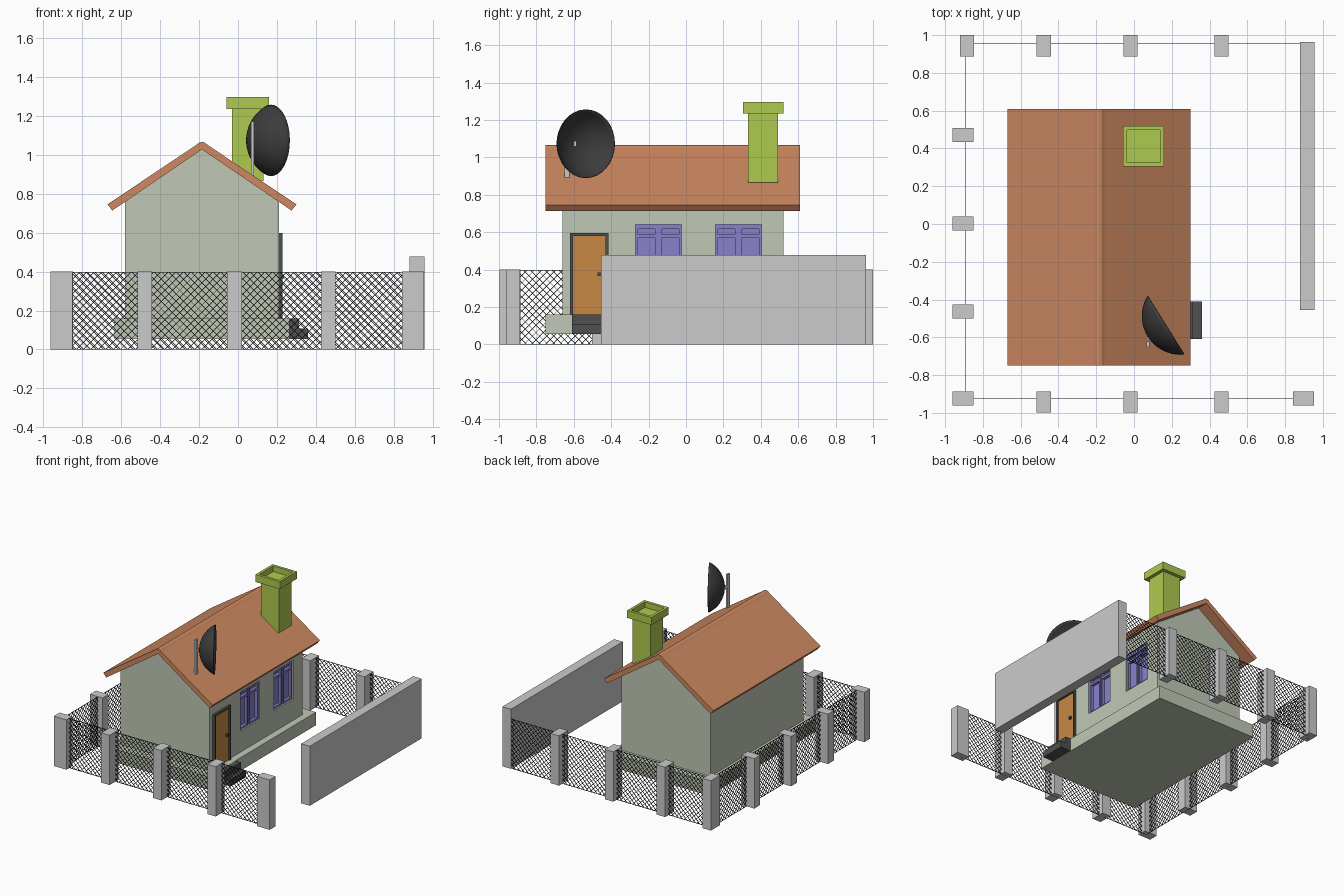
import bpy, bmesh, math
from mathutils import Matrix, Vector

if "Cube" in bpy.data.objects:
    bpy.data.objects.remove(bpy.data.objects["Cube"])


def material(name, r, g, b):
    m = bpy.data.materials.new(name)
    m.diffuse_color = (r, g, b, 1)
    m.use_nodes = True
    m.node_tree.nodes["Principled BSDF"].inputs["Base Color"].default_value = m.diffuse_color
    return m


WALL = material("plaster", .53, .58, .47)
ROOF = material("terracotta", .61, .25, .12)
LIME = material("lime", .43, .59, .08)
WOOD = material("wood", .58, .25, .06)
VIOLET = material("violet", .25, .22, .60)
DARK = material("dark", .08, .08, .08)
DISH = material("dish_grey", .045, .045, .045)
WIRE = material("wire", .02, .02, .02)


def finish(name, bm, mat=None):
    bmesh.ops.recalc_face_normals(bm, faces=bm.faces)
    me = bpy.data.meshes.new(name)
    bm.to_mesh(me)
    bm.free()
    ob = bpy.data.objects.new(name, me)
    bpy.context.collection.objects.link(ob)
    if mat:
        me.materials.append(mat)
    return ob


def add_box(bm, x, y, z):
    lo, hi = Vector((x[0], y[0], z[0])), Vector((x[1], y[1], z[1]))
    mat = Matrix.Translation((lo + hi) / 2) @ Matrix.Diagonal((*(hi - lo), 1))
    bmesh.ops.create_cube(bm, size=1, matrix=mat)


def boxes(name, parts, mat=None):
    bm = bmesh.new()
    for p in parts:
        add_box(bm, *p)
    return finish(name, bm, mat)


def prism(name, profile, y0, y1, mat=None):
    """Extrude an x-z profile along y."""
    bm = bmesh.new()
    face = bm.faces.new([bm.verts.new((x, y0, z)) for x, z in profile])
    ext = bmesh.ops.extrude_face_region(bm, geom=[face])["geom"]
    bmesh.ops.translate(bm, vec=(0, y1 - y0, 0),
                        verts=[v for v in ext if isinstance(v, bmesh.types.BMVert)])
    return finish(name, bm, mat)


# House walls with gables
RX = -.185
walls = prism("house_walls", [(-.58, .16), (.21, .16), (.21, .757), (RX, 1.03), (-.58, .757)],
              -.66, .52, WALL)

# Plinth and steps
boxes("plinth", [((-.635, .265), (-.75, .61), (.055, .16))], WALL)
prism("door_steps", [(.265, .055), (.36, .055), (.36, .107), (.312, .107), (.312, .16), (.265, .16)],
      -.61, -.41, DARK)

# Roof with a rounded ridge
half = [(.46, .713), (.485, .745), (.03, 1.049), (.016, 1.061)]
roof = [(RX + x, z) for x, z in half] + [(RX, 1.066)]
roof += [(RX - x, z) for x, z in reversed(half)] + [(RX, 1.027)]
prism("roof", roof, -.75, .61, ROOF)

# Chimney with a hollow cap
CX, CY = .05, .412
boxes("chimney_stack", [((CX - .08, CX + .08), (CY - .08, CY + .08), (.865, 1.25))], LIME)
bm = bmesh.new()
add_box(bm, (CX - .108, CX + .108), (CY - .108, CY + .108), (1.235, 1.295))
top = max(bm.faces, key=lambda f: f.calc_center_median().z)
bmesh.ops.inset_region(bm, faces=[top], thickness=.03)
ext = bmesh.ops.extrude_discrete_faces(bm, faces=[top])["faces"][0]
bmesh.ops.translate(bm, verts=ext.verts, vec=(0, 0, -.045))
finish("chimney_cap", bm, LIME)

# Door, frame and handle
boxes("door", [((.205, .218), (-.605, -.43), (.16, .58))], WOOD)
boxes("door_frame", [((.2, .228), (-.62, -.605), (.16, .597)),
                     ((.2, .228), (-.43, -.415), (.16, .597)),
                     ((.2, .228), (-.605, -.43), (.58, .597))], DARK)
boxes("door_handle", [((.215, .235), (-.472, -.455), (.365, .385)),
                      ((.228, .236), (-.472, -.445), (.37, .38))], DARK)

# Windows set into recesses
for i, (y0, y1) in enumerate([(-.27, -.025), (.158, .403)]):
    z0, z1 = .33, .64
    cut = boxes(f"window_cutter_{i}", [((.165, .3), (y0, y1), (z0, z1))])
    cut.hide_render = True
    cut.hide_set(True)
    mod = walls.modifiers.new("recess", "BOOLEAN")
    mod.object = cut
    mod.solver = "EXACT"
    parts = [((.165, .175), (y0, y1), (z0, z1))]
    ym = (y0 + y1) / 2
    for a, b in ((y0, ym - .006), (ym + .006, y1)):
        X, t = (.17, .198), .013
        parts += [(X, (a, a + t), (z0, z1)), (X, (b - t, b), (z0, z1))]
        parts += [(X, (a + t, b - t), (z, z + h))
                  for z, h in ((z0, .015), (z1 - .07, .018), (z1 - .024, .024))]
    parts.append(((.17, .19), (ym - .006, ym + .006), (z0, z1)))
    boxes(f"window_{i}", parts, VIOLET)

# Satellite dish: spherical cap opening to the right and back
rim, depth, rings, segs = .182, .113, 10, 32
R = (rim ** 2 + depth ** 2) / (2 * depth)
ang = math.asin(rim / R)
bm = bmesh.new()
arc = [bm.verts.new((R * math.sin(ang * k / rings), 0, R * (1 - math.cos(ang * k / rings)) - depth))
       for k in range(rings + 1)]
edges = [bm.edges.new(p) for p in zip(arc, arc[1:])]
bmesh.ops.spin(bm, geom=arc + edges, axis=(0, 0, 1), cent=(0, 0, 0),
               angle=math.tau, steps=segs, use_merge=True)
bmesh.ops.remove_doubles(bm, verts=bm.verts, dist=1e-4)
dish = finish("satellite_dish", bm, DISH)
dish.rotation_euler = Vector((.847, .528, 0)).to_track_quat("Z", "Y").to_euler()
dish.location = (.17, -.535, 1.073)
dish.data.shade_smooth()
sol = dish.modifiers.new("thickness", "SOLIDIFY")
sol.thickness = .004
sol.offset = 0
boxes("dish_pole", [((.066, .081), (-.65, -.622), (.87, 1.17)),
                    ((.068, .079), (-.63, -.585), (1.06, 1.085))])

# Garden wall
boxes("garden_wall", [((.88, .956), (-.455, .963), (0, .478))])

# Fence posts
W, D, H = .0375, .056, .4
posts = []
for x in (-.478, -.018, .464):
    posts += [(x, y, W, D) for y in (-.942, .944)]
posts += [(-.906, y, D, W) for y in (-.924, -.464, .003, .471)]
posts += [(-.884, .944, W, D), (.898, -.924, D, W)]
for i, (x, y, a, b) in enumerate(posts):
    boxes(f"fence_post_{i}", [((x - a, x + a), (y - b, y + b), (0, H))])


# Chain link fence panels made of thin crossing wires
def fence(name, start, length, turn):
    w, step, top = .0035, .038, H - .003
    bm = bmesh.new()
    lines = [((0, z), (length, z)) for z in (w / 2, top)]
    for k in range(int((length + top) / step) + 1):
        c = k * step - top
        z0, z1 = max(0, -c), min(top, length - c)
        if z1 - z0 > .005:
            lines.append(((c + z0, z0), (c + z1, z1)))
            lines.append(((length - c - z0, z0), (length - c - z1, z1)))
    for (u0, v0), (u1, v1) in lines:
        d = math.hypot(u1 - u0, v1 - v0)
        mat = (Matrix.Translation(((u0 + u1) / 2, 0, (v0 + v1) / 2))
               @ Matrix.Rotation(-math.atan2(v1 - v0, u1 - u0), 4, "Y")
               @ Matrix.Diagonal((d, w, w, 1)))
        bmesh.ops.create_cube(bm, size=1, matrix=mat)
    ob = finish(name, bm, WIRE)
    ob.location = (*start, 0)
    ob.rotation_euler.z = turn


fence("fence_mesh_front", (-.89, -.925), 1.79, 0)
fence("fence_mesh_back", (-.89, .957), 1.78, 0)
fence("fence_mesh_left", (-.893, -.925), 1.88, math.pi / 2)
